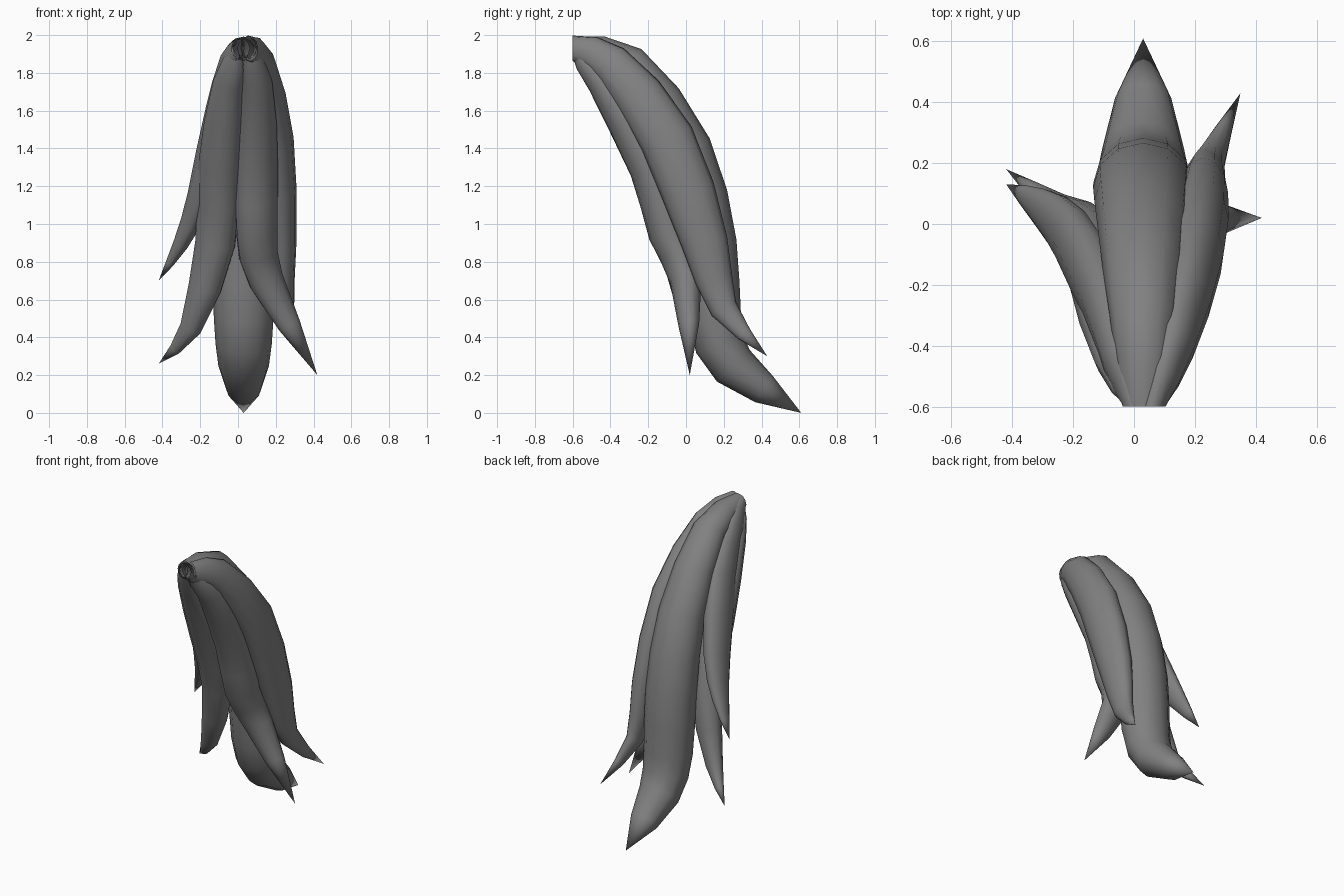
import bpy, bmesh, math
from mathutils import Vector

default_cube = bpy.data.objects.get("Cube")
if default_cube:
    bpy.data.objects.remove(default_cube, do_unlink=True)

SIDES = 12
STEPS = 2  # rings per path span
KNOT = Vector((0.03, -0.6, 1.93))  # where all strands are gathered
LEFT, FRONT, UP = Vector((1, 0, 0)), Vector((0, -1, 0)), Vector((0, 0, 1))

# One plain grey for every strand
grey = bpy.data.materials.new("plain grey")
grey.use_nodes = True
grey.diffuse_color = (0.22, 0.22, 0.22, 1)
for node in grey.node_tree.nodes:
    if node.type == "BSDF_PRINCIPLED":
        node.inputs["Base Color"].default_value = grey.diffuse_color


def smooth_path(points):
    """Points along a rounded curve that passes through the given points."""
    padded = [2 * points[0] - points[1], *points, 2 * points[-1] - points[-2]]
    path = []
    for before, start, end, after in zip(padded, padded[1:], padded[2:], padded[3:]):
        for step in range(STEPS):
            t = step / STEPS
            bend = (2 * before - 5 * start + 4 * end - after) * t
            twist = (3 * start - before - 3 * end + after) * t * t
            path.append(start + (end - before + bend + twist) * t / 2)
    return path + [points[-1]]


def swelling(t, fullness):
    """Relative width: narrow at the root, full in the middle, pointed at the tip."""
    return (1 - 0.6 * (1 - t) ** 4) * (1 - t ** fullness)


def make_strand(name, outward, points, belly, flatness, fullness):
    """Loft oval rings along a path, open at the root and closed to a point."""
    root = KNOT + LEFT * outward.normalized().x * 0.03
    path = smooth_path([root] + [Vector(p) for p in points])
    spans = [(b - a).length for a, b in zip(path, path[1:])]
    bm = bmesh.new()
    rings = []
    for i, centre in enumerate(path[:-1]):
        along = path[i + 1] - path[i - 1] if i else -FRONT
        across = along.cross(outward).normalized()
        normal = across.cross(along).normalized()
        width = belly * swelling(sum(spans[:i]) / sum(spans), fullness)
        ring = []
        for k in range(SIDES):
            angle = math.tau * k / SIDES
            oval = across * math.cos(angle) + normal * flatness * math.sin(angle)
            ring.append(bm.verts.new(centre + oval * width))
        rings.append(ring)
    tip = bm.verts.new(path[-1])
    for k in range(SIDES):
        n = (k + 1) % SIDES
        for lower, upper in zip(rings, rings[1:]):
            bm.faces.new((lower[k], lower[n], upper[n], upper[k]))
        bm.faces.new((rings[-1][k], rings[-1][n], tip))
    bmesh.ops.recalc_face_normals(bm, faces=bm.faces[:])
    for face in bm.faces:
        face.smooth = True
    mesh = bpy.data.meshes.new(name)
    bm.to_mesh(mesh)
    bm.free()
    mesh.materials.append(grey)
    bpy.context.collection.objects.link(bpy.data.objects.new(name, mesh))


# Broad strand over the back, kept on the centre line
back_line = [(-0.3, 1.85), (0, 1.4), (0.12, 0.9), (0.15, 0.5), (0.25, 0.25), (0.61, 0)]
make_strand("back_strand", UP - FRONT, [(KNOT.x, y, z) for y, z in back_line],
            belly=0.17, flatness=0.9, fullness=8)

# Strands down the two sides, the right one shorter
make_strand("left_side_strand", LEFT + UP * 0.1,
            [(0.13, -0.4, 1.85), (0.2, -0.1, 1.45), (0.23, 0.1, 0.9),
             (0.25, 0.2, 0.55), (0.35, 0.43, 0.3)],
            belly=0.17, flatness=0.65, fullness=3)
make_strand("right_side_strand", UP * 0.1 - LEFT,
            [(-0.05, -0.45, 1.85), (-0.1, -0.25, 1.6), (-0.2, -0.05, 1.15),
             (-0.3, 0.05, 0.9), (-0.42, 0.13, 0.7)],
            belly=0.14, flatness=0.6, fullness=4)

# Pair of strands down the front, flaring apart at the tips
make_strand("front_left_strand", FRONT + LEFT * 0.4,
            [(0.1, -0.45, 1.75), (0.1, -0.2, 1.3), (0.1, -0.1, 0.95),
             (0.15, 0, 0.7), (0.42, 0.02, 0.2)],
            belly=0.13, flatness=0.85, fullness=4)
make_strand("front_right_strand", FRONT - LEFT * 0.4,
            [(-0.05, -0.45, 1.75), (-0.1, -0.2, 1.3), (-0.12, -0.05, 0.9),
             (-0.25, 0.05, 0.45), (-0.42, 0.18, 0.26)],
            belly=0.13, flatness=0.85, fullness=4)
